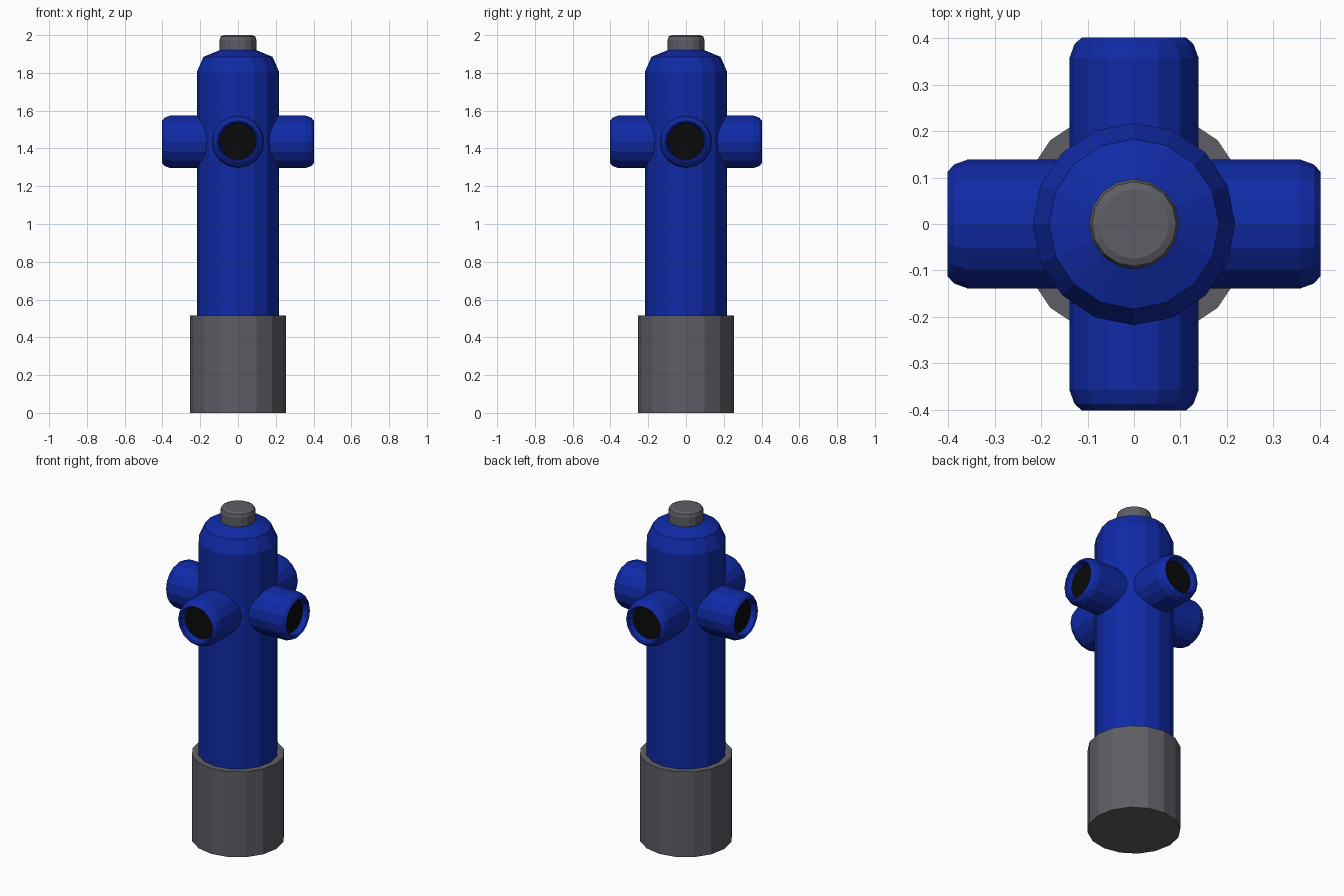
import bpy, bmesh
from math import pi, cos, sin
from mathutils import Matrix

if "Cube" in bpy.data.objects:
    bpy.data.objects.remove(bpy.data.objects["Cube"])

SIDES = 16


def material(name, rgb):
    m = bpy.data.materials.new(name)
    m.diffuse_color = (*rgb, 1)
    m.use_nodes = True
    m.node_tree.nodes["Principled BSDF"].inputs["Base Color"].default_value = m.diffuse_color
    return m


blue = material("blue_paint", (0.005, 0.023, 0.38))
grey = material("dark_metal", (0.11, 0.11, 0.13))
black = material("black_opening", (0.003, 0.003, 0.003))


def lathe(name, profile, mats, matrix=Matrix(), last_mat=0):
    """Revolve (radius, height) points about z, capping both ends."""
    bm = bmesh.new()
    rings = [[bm.verts.new((r * cos(2 * pi * i / SIDES), r * sin(2 * pi * i / SIDES), z))
              for i in range(SIDES)] for r, z in profile]
    for a, b in zip(rings, rings[1:]):
        for i in range(SIDES):
            j = (i + 1) % SIDES
            bm.faces.new((a[i], a[j], b[j], b[i]))
    bm.faces.new(rings[0][::-1])
    bm.faces.new(rings[-1]).material_index = last_mat
    bm.transform(matrix)
    mesh = bpy.data.meshes.new(name)
    bm.to_mesh(mesh)
    bm.free()
    for m in mats:
        mesh.materials.append(m)
    obj = bpy.data.objects.new(name, mesh)
    bpy.context.collection.objects.link(obj)
    return obj


# Base collar, barrel with domed shoulder, and top cap
lathe("base", [(0.255, 0), (0.255, 0.515)], [grey])
lathe("barrel", [(0.218, 0.5), (0.218, 1.805), (0.183, 1.885), (0.097, 1.92)], [blue])
lathe("top_cap", [(0.097, 1.90), (0.097, 1.975), (0.091, 1.993), (0.075, 2.0)], [grey])

# Four outlets with rounded rims and a recessed black opening
outlet = [(0.139, 0.12), (0.139, 0.358), (0.128, 0.388), (0.112, 0.402),
          (0.104, 0.396), (0.096, 0.365)]
for i, side in enumerate(("right", "back", "left", "front")):
    turn = (Matrix.Translation((0, 0, 1.435)) @ Matrix.Rotation(i * pi / 2, 4, 'Z')
            @ Matrix.Rotation(pi / 2, 4, 'Y'))
    lathe(side + "_outlet", outlet, [blue, black], turn, last_mat=1)
